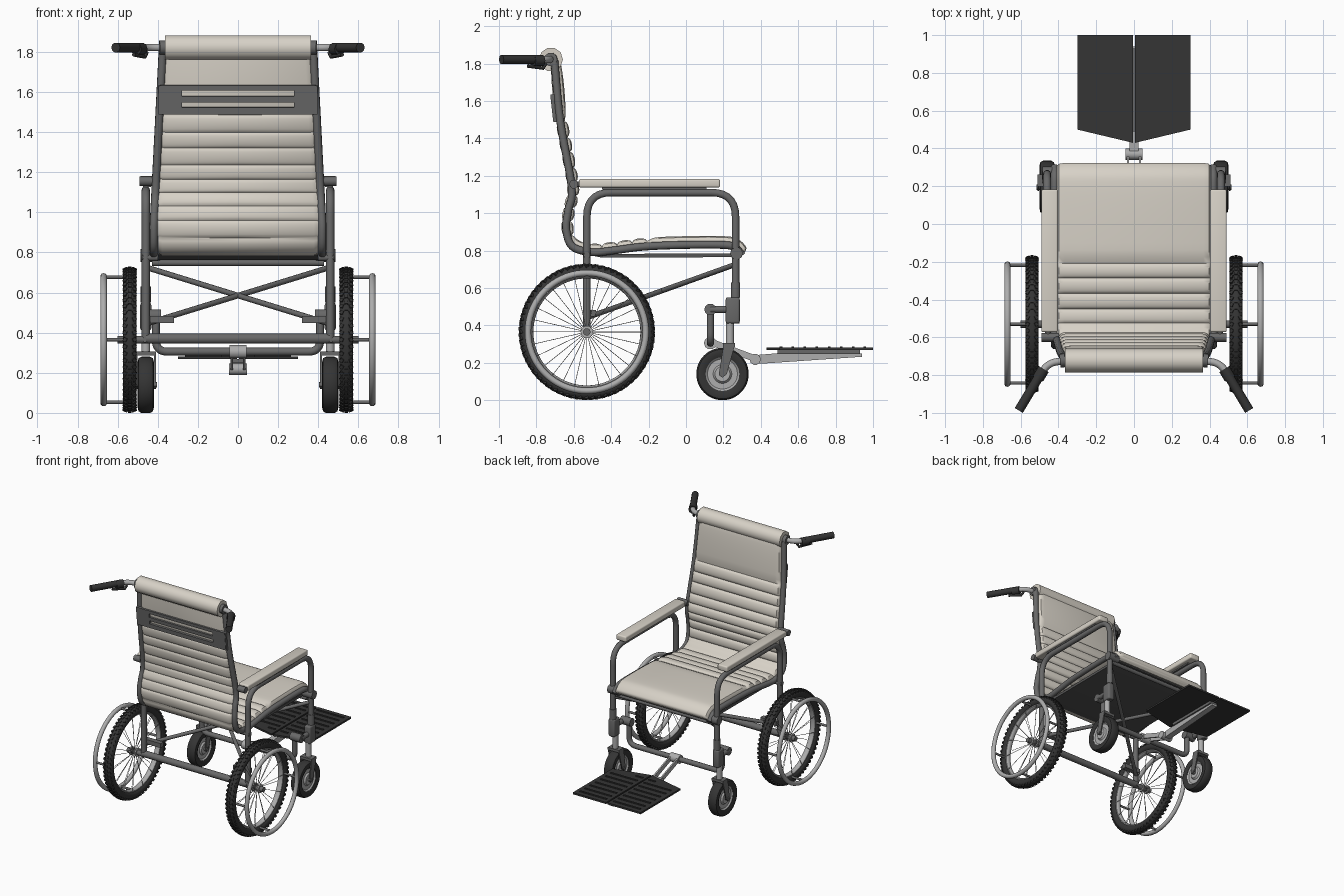
import bpy, bmesh, math
from mathutils import Vector, Matrix

if "Cube" in bpy.data.objects:
    bpy.data.objects.remove(bpy.data.objects["Cube"])

def material(name, c):
    m = bpy.data.materials.new(name)
    m.diffuse_color = (*c, 1)
    m.use_nodes = True
    m.node_tree.nodes["Principled BSDF"].inputs["Base Color"].default_value = m.diffuse_color
    return m

CREAM = material("cream_vinyl", (0.68, 0.64, 0.57))
RUBBER = material("black_rubber", (0.035, 0.035, 0.035))
STEEL = material("frame_steel", (0.14, 0.14, 0.14))
LIGHT = material("light_metal", (0.42, 0.42, 0.42))
PANEL = material("grey_panel", (0.09, 0.09, 0.09))

def finish(bm, name, mat):
    bmesh.ops.recalc_face_normals(bm, faces=bm.faces)
    me = bpy.data.meshes.new(name)
    bm.to_mesh(me)
    bm.free()
    me.materials.append(mat)
    ob = bpy.data.objects.new(name, me)
    bpy.context.collection.objects.link(ob)
    return ob

def fillet(pts, rad, n=7):
    pts = [Vector(p) for p in pts]
    out = [pts[0]]
    for a, b, c in zip(pts, pts[1:], pts[2:]):
        p = b + (a - b).normalized() * min(rad, (a - b).length * .49)
        q = b + (c - b).normalized() * min(rad, (c - b).length * .49)
        out += [p * (1 - t) ** 2 + b * 2 * t * (1 - t) + q * t * t for t in [i / n for i in range(n + 1)]]
    return out + [pts[-1]]

def tube(name, pts, r, mat=STEEL, rad=0, res=3):
    pts = fillet(pts, rad) if rad else pts
    cu = bpy.data.curves.new(name, 'CURVE')
    cu.dimensions, cu.bevel_depth, cu.bevel_resolution, cu.use_fill_caps = '3D', r, res, True
    sp = cu.splines.new('POLY')
    sp.points.add(len(pts) - 1)
    for p, co in zip(sp.points, pts):
        p.co = (*co, 1)
    ob = bpy.data.objects.new(name, cu)
    bpy.context.collection.objects.link(ob)
    bpy.ops.object.select_all(action='DESELECT')
    ob.select_set(True)
    bpy.context.view_layer.objects.active = ob
    bpy.ops.object.convert(target='MESH')
    ob = bpy.context.object
    ob.data.materials.clear()
    ob.data.materials.append(mat)
    return ob

def skin(bm, rings, closed):
    rings = [[bm.verts.new(p) for p in r] for r in rings]
    n = len(rings[0])
    for a, b in zip(rings, rings[1:] + rings[:1] if closed else rings[1:]):
        for i in range(n):
            bm.faces.new((a[i], a[(i + 1) % n], b[(i + 1) % n], b[i]))
    if not closed:
        bm.faces.new(rings[0])
        bm.faces.new(rings[-1])

def lathe(name, prof, c, mat, seg=64):
    """Closed (radius, x) profile revolved about the x axis through c."""
    bm = bmesh.new()
    ang = [2 * math.pi * i / seg for i in range(seg)]
    skin(bm, [[(c[0] + x, c[1] + r * math.cos(a), c[2] + r * math.sin(a)) for r, x in prof] for a in ang], True)
    return finish(bm, name, mat)

def oval(r, rx, rr, n=12):
    return [(r + rr * math.cos(2 * math.pi * i / n), rx * math.sin(2 * math.pi * i / n)) for i in range(n)]

def box(name, c, size, mat, tilt=0, bevel=0):
    bm = bmesh.new()
    bmesh.ops.create_cube(bm, size=1, matrix=Matrix.Translation(c) @ Matrix.Rotation(tilt, 4, 'X') @ Matrix.Diagonal((*size, 1)))
    if bevel:
        bmesh.ops.bevel(bm, geom=bm.edges[:], offset=bevel, segments=3, profile=.5, affect='EDGES')
    return finish(bm, name, mat)

def prism(name, poly, d, mat):
    bm = bmesh.new()
    skin(bm, [poly, [Vector(p) + Vector(d) for p in poly]], False)
    return finish(bm, name, mat)

# side line of the back and seat, from the top of the back to the front edge (y, z)
KEYS = [(-.70, 1.83), (-.668, 1.5), (-.607, 1.15), (-.625, 1.03), (-.637, .93), (-.605, .835), (-.5, .803),
        (-.38, .813), (-.22, .833), (0, .842), (.2, .842), (.265, .828), (.305, .785)]
K = [Vector(k) for k in KEYS]
K = [K[0] * 2 - K[1]] + K + [K[-1] * 2 - K[-2]]
line = []
for p0, p1, p2, p3 in zip(K, K[1:], K[2:], K[3:]):
    for i in range(30):
        t = i / 30
        line.append(.5 * (2 * p1 + (p2 - p0) * t + (2 * p0 - 5 * p1 + 4 * p2 - p3) * t * t + (3 * p1 - p0 - 3 * p2 + p3) * t ** 3))
line.append(K[-2])

def half_width(z):
    return .42 - .045 * max(0, min(1, (z - .95) / .87))

# padded upholstery with stitched ribs
seams = [0]
for z in (1.49, 1.41, 1.33, 1.25, 1.17, 1.10, 1.03, .96, .88):
    seams.append(next(i for i, p in enumerate(line) if p.y < z))
for y in (-.53, -.45, -.37, -.29, -.21):
    seams.append(next(i for i, p in enumerate(line) if p.y < .9 and p.x > y))
seams.append(len(line) - 1)
rings = []
for a, b in zip(seams, seams[1:]):
    n = 24 if b - a > 40 else 10
    for k in range(n + (b == seams[-1])):
        f = a + (b - a) * k / n
        i = min(int(f), len(line) - 2)
        p = line[i].lerp(line[i + 1], f - i)
        t = (line[i + 1] - line[i]).normalized()
        edge = min(k, n - k) / n * (b - a) / 30
        puff = math.sin(math.pi * k / n) ** .45 if n == 10 else min(1, edge / .25) ** .5
        fr, bk, w = .018 + .017 * puff, .018 + .012 * puff, half_width(p.y) - .012
        sec = [(-w, -bk * .3), (-w + .03, -bk), (0, -bk), (w - .03, -bk), (w, -bk * .3),
               (w, fr * .3), (w - .012, fr * .8), (w - .04, fr), (0, fr), (-w + .04, fr), (-w + .012, fr * .8), (-w, fr * .3)]
        rings.append([(x, p.x - t.y * d, p.y + t.x * d) for x, d in sec])
bm = bmesh.new()
skin(bm, rings, False)
finish(bm, "upholstery", CREAM)

# headrest roll, seat underside and slotted back band
tube("headrest", [(-.365, -.722, 1.822), (-.345, -.722, 1.822), (.345, -.722, 1.822), (.365, -.722, 1.822)], .064, CREAM)
under = [(-.40, y, z) for y, z in ((-.58, .79), (-.45, .762), (.28, .765), (.28, .785), (-.45, .782))]
prism("seat_underside", under, (.80, 0, 0), PANEL)
TILT = math.atan(.11)
for z, h in ((1.622, .026), (1.565, .03), (1.507, .034)):
    box("back_band_bar", (0, -.708 - (z - 1.565) * .11, z), (.77, .02, h), STEEL, TILT)
for s in (1, -1):
    box("back_band_side", (s * .335, -.708, 1.562), (.11, .02, .145), STEEL, TILT)
    box("back_band_wrap", (s * .388, -.69, 1.562), (.016, .05, .145), STEEL, TILT)

# parts shared by left and right
for s, side in ((1, "right"), (-1, "left")):
    def P(x, y, z):
        return (s * x, y, z)
    tube(f"seat_side_tube_{side}", [P(half_width(p.y), p.x - .004, p.y - .012) for p in line[::6] + [line[-1]]], .021)
    X = .46
    tube(f"arm_frame_{side}", [P(X, -.53, .35), P(X, -.53, 1.11), P(X, .265, 1.11), P(X, .265, .41)], .021, rad=.13)
    box(f"armrest_pad_{side}", P(.447, -.195, 1.16), (.088, .755, .045), CREAM, 0, .01)
    box(f"armrest_plate_{side}", P(.455, -.17, 1.133), (.04, .56, .012), STEEL)
    tube(f"armrest_pivot_{side}", [P(.40, -.60, 1.155), P(.49, -.60, 1.155)], .024)
    tube(f"armrest_link_{side}", [P(.455, -.60, 1.155), P(.455, -.52, 1.155)], .016)
    tube(f"rear_seat_joint_{side}", [P(.40, -.53, .775), P(.48, -.53, .775)], .018)
    tube(f"front_seat_joint_{side}", [P(.39, .27, .785), P(.485, .27, .785)], .034)

    # push handle with grip and lever
    tube(f"handle_tube_{side}", [P(.35, -.722, 1.822), P(.455, -.735, 1.822), P(.53, -.85, 1.822)], .019, LIGHT, .05)
    tube(f"handle_collar_{side}", [P(.365, -.722, 1.822), P(.392, -.724, 1.822)], .036, STEEL)
    tube(f"handle_grip_{side}", [P(.492, -.79, 1.822), P(.61, -.987, 1.822)], .025, RUBBER)
    tube(f"grip_collar_{side}", [P(.478, -.768, 1.815), P(.508, -.818, 1.815)], .031, RUBBER)
    tube(f"brake_lever_{side}", [P(.455, -.75, 1.80), P(.465, -.765, 1.775), P(.52, -.845, 1.787)], .010, RUBBER)

    # large rear wheel
    C = P(.54, -.53, .365)
    lathe(f"rear_tyre_{side}", oval(.328, .035, .033, 14), C, RUBBER, 72)
    lathe(f"rear_rim_{side}", oval(.300, .022, .014, 10), C, LIGHT, 72)
    bm = bmesh.new()
    for k in range(64):
        for row, off in ((-.022, 0), (0, .5), (.022, 0)):
            m = (Matrix.Translation(C) @ Matrix.Rotation((k + off) * 2 * math.pi / 64, 4, 'X')
                 @ Matrix.Translation((row, 0, .358 if row == 0 else .353))
                 @ Matrix.Rotation(row * 18, 4, 'Y') @ Matrix.Rotation(row * 20, 4, 'Z') @ Matrix.Diagonal((.018, .019, .014, 1)))
            bmesh.ops.create_cube(bm, size=1, matrix=m)
    finish(bm, f"rear_tread_{side}", RUBBER)
    bm = bmesh.new()
    for k in range(28):
        m = (Matrix.Translation(C) @ Matrix.Rotation(k * 2 * math.pi / 28, 4, 'X')
             @ Matrix.Rotation((.09 if k % 2 else -.09), 4, 'Y') @ Matrix.Translation((0, 0, .155)))
        bmesh.ops.create_cone(bm, segments=5, radius1=.0018, radius2=.0018, depth=.28, matrix=m)
    finish(bm, f"spokes_{side}", LIGHT)
    tube(f"hub_{side}", [P(.44, -.53, .365), P(.60, -.53, .365)], .02, STEEL)
    for x in (.512, .562):
        tube(f"hub_flange_{side}", [P(x, -.53, .365), P(x + .01, -.53, .365)], .034, LIGHT)

    # hand rim and its four stand-offs
    lathe(f"hand_rim_{side}", oval(.315, .017, .017, 10), P(.67, -.53, .365), LIGHT, 72)
    for k in range(4):
        y, z = -.53 + .312 * math.cos(k * math.pi / 2), .365 + .312 * math.sin(k * math.pi / 2)
        tube(f"hand_rim_post_{side}", [P(.545, y, z), P(.67, y, z)], .009, STEEL)

    # front caster
    D = P(X, .195, .14)
    lathe(f"caster_tyre_{side}", [(.09, -.03), (.115, -.04), (.132, -.036), (.14, -.022), (.14, .022), (.132, .036), (.115, .04), (.09, .03)], D, RUBBER, 48)
    lathe(f"caster_rim_{side}", [(.012, -.03), (.04, -.03), (.05, -.018), (.08, -.018), (.095, -.032),
                                 (.095, .032), (.08, .018), (.05, .018), (.04, .03), (.012, .03)], D, LIGHT, 48)
    tube(f"caster_axle_{side}", [P(X - .055, .195, .14), P(X + .055, .195, .14)], .014, STEEL)
    for dx in (-.05, .042):
        fork = [P(X + dx, y, z) for y, z in ((.175, .135), (.195, .12), (.218, .14), (.26, .29), (.20, .29))]
        prism(f"caster_fork_{side}", fork, (s * .008, 0, 0), STEEL)
    box(f"fork_crown_{side}", P(X, .23, .295), (.10, .062, .02), STEEL)
    tube(f"caster_stem_{side}", [P(X, .235, .29), P(X, .235, .42)], .022, LIGHT)
    box(f"caster_sleeve_{side}", P(X, .25, .48), (.055, .075, .14), STEEL, 0, .012)
    tube(f"sleeve_collar_{side}", [P(X, .265, .55), P(X, .265, .63)], .026)

    # footrest bar joint and brace foot
    tube(f"footbar_joint_{side}", [P(.385, .13, .485), P(.475, .13, .485)], .032)
    tube(f"footbar_stub_{side}", [P(X, .13, .485), P(X, .24, .485)], .02)
    box(f"brace_foot_{side}", P(.39, -.50, .465), (.14, .04, .035), STEEL)
    tube(f"cross_brace_{side}", [P(-.455, -.52, .445), P(.455, .262, .725)], .014)

    # half of the footplate with raised ribs
    prism(f"footplate_{side}", [P(.006, .43, .268), P(.30, .50, .268), P(.30, 1, .268), P(.006, 1, .268)], (0, 0, .014), RUBBER)
    for y in (.57, .635, .70, .765, .83, .895, .955):
        box(f"footplate_rib_{side}", P(.148, y, .284), (.235, .014, .008), RUBBER)
    box(f"footplate_short_rib_{side}", P(.055, .508, .284), (.06, .014, .008), RUBBER)
    box(f"hinge_link_{side}", P(.032, .255, .265), (.012, .26, .035), LIGHT, -.36)

# cross members
tube("rear_axle_bar", [(-.46, -.53, .37), (.46, -.53, .37)], .026)
tube("front_seat_bar", [(-.43, .262, .748), (.43, .262, .748)], .016)
tube("footrest_bar", [(-.41, .13, .485), (-.41, .13, .305), (.41, .13, .305), (.41, .13, .485)], .02, rad=.06)

# footrest arm and hinge
tube("footbar_clamp", [(-.042, .13, .305), (.042, .13, .305)], .034, LIGHT)
tube("footrest_hinge", [(-.046, .37, .218), (.046, .37, .218)], .03, LIGHT)
prism("footrest_arm", [(-.024, y, z) for y, z in ((.35, .2), (.40, .195), (.94, .232), (.94, .25), (.50, .252), (.36, .24))], (.048, 0, 0), LIGHT)
box("footplate_mount", (0, .71, .258), (.07, .44, .022), STEEL)

bpy.ops.object.select_all(action='SELECT')
bpy.context.view_layer.objects.active = bpy.context.scene.objects[0]
bpy.ops.object.shade_smooth_by_angle(angle=math.radians(40))
